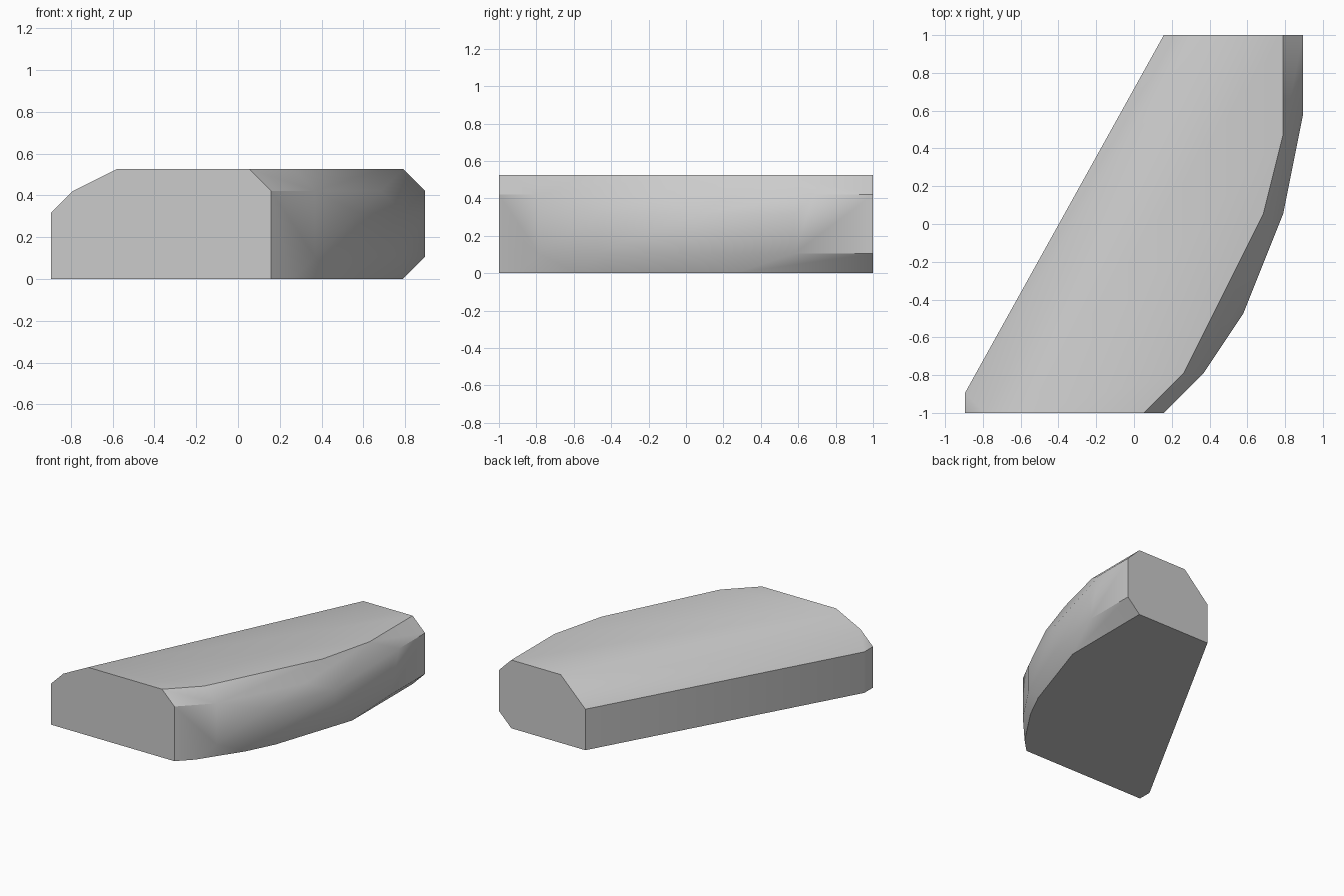
import bpy
import bmesh
import math

cube = bpy.data.objects.get("Cube")
if cube:
    bpy.data.objects.remove(cube)

U = 2 / 19  # modelling grid step; the block is 19 steps long


def at_height(z, *plan):
    """Grid points sharing one height."""
    return [(x, y, z) for x, y in plan]


# Flat base outline
points = at_height(0, (-8.5, -9.5), (-8.5, -8.5), (1.5, 9.5), (7.5, 9.5),
                   (7.5, 2.5), (5.5, -3.5), (4.5, -5.5), (2.5, -8.5), (1.5, -9.5))
# Lower bevel, bulging out along the curved side
points += at_height(1, (3.5, -7.5), (5.5, -4.5), (7.5, 0.5), (8.5, 5.5), (8.5, 9.5))
# Shoulder of the straight side and widest line of the curved side
points += at_height(3, (-8.5, -9.5), (-8.5, -8.5), (1.5, 9.5),
                    (5.5, -4.5), (7.5, 0.5), (8.5, 5.5))
# Upper bevel
points += at_height(4, (-7.5, -9.5), (1.5, -9.5), (3.5, -7.5), (6.5, -1.5),
                    (8.5, 6.5), (8.5, 9.5))
# Flat top outline
points += at_height(5, (-5.5, -9.5), (0.5, -9.5), (2.5, -7.5), (6.5, 0.5),
                    (7.5, 4.5), (7.5, 9.5), (3.5, 9.5))

# Wrap the outlines into one solid and merge coplanar facets
bm = bmesh.new()
for p in points:
    bm.verts.new([c * U for c in p])
hull = bmesh.ops.convex_hull(bm, input=bm.verts[:])
spare = {v for v in hull["geom_interior"] + hull["geom_unused"]
         if isinstance(v, bmesh.types.BMVert)}
bmesh.ops.delete(bm, geom=list(spare), context="VERTS")
bmesh.ops.dissolve_limit(bm, angle_limit=math.radians(0.5),
                         verts=bm.verts[:], edges=bm.edges[:])
bmesh.ops.recalc_face_normals(bm, faces=bm.faces[:])

mesh = bpy.data.meshes.new("curved_block")
bm.to_mesh(mesh)
bm.free()
block = bpy.data.objects.new("curved_block", mesh)
bpy.context.collection.objects.link(block)

# Plain grey finish
GREY = (0.6, 0.6, 0.6, 1)
mat = bpy.data.materials.new("plain_grey")
mat.use_nodes = True
mat.diffuse_color = GREY
mat.node_tree.nodes["Principled BSDF"].inputs["Base Color"].default_value = GREY
mesh.materials.append(mat)

# Soft facets with crisp bevel edges
bpy.ops.object.select_all(action="DESELECT")
block.select_set(True)
bpy.context.view_layer.objects.active = block
bpy.ops.object.shade_smooth_by_angle(angle=math.radians(30))
